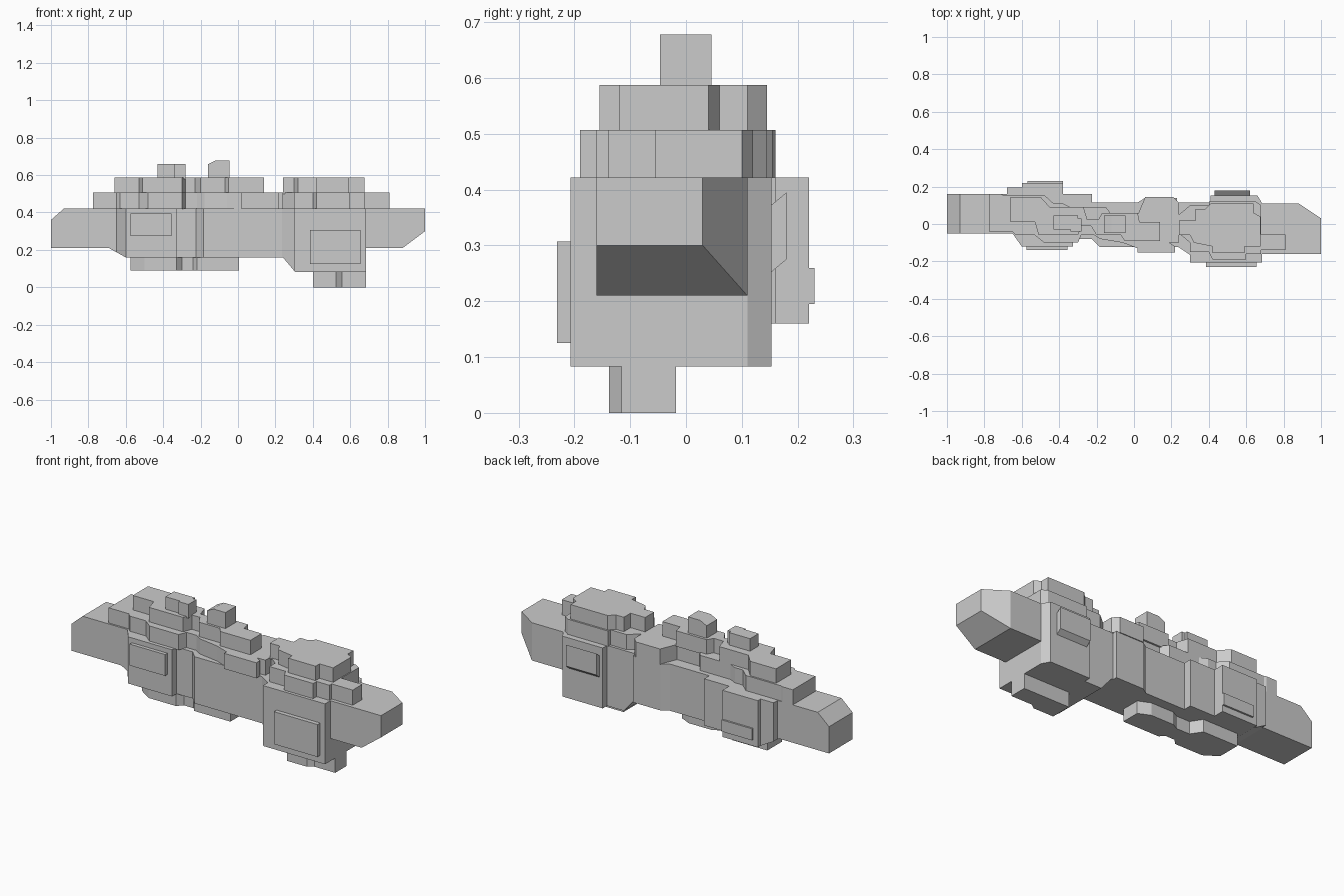
import bpy, bmesh


def prism(name, outline, lo, hi, side=False):
    """Extrude a plan outline (x, y) along z, or a side outline (x, z) along y."""
    bm = bmesh.new()
    put = (lambda a, b, c: (a, c, b)) if side else (lambda a, b, c: (a, b, c))
    face = bm.faces.new([bm.verts.new(put(a, b, lo)) for a, b in outline])
    grown = bmesh.ops.extrude_face_region(bm, geom=[face])["geom"]
    move = (0, hi - lo, 0) if side else (0, 0, hi - lo)
    bmesh.ops.translate(bm, vec=move, verts=[g for g in grown if isinstance(g, bmesh.types.BMVert)])
    bmesh.ops.recalc_face_normals(bm, faces=bm.faces)
    mesh = bpy.data.meshes.new(name)
    bm.to_mesh(mesh)
    bm.free()
    ob = bpy.data.objects.new(name, mesh)
    bpy.context.collection.objects.link(ob)
    return ob


def rect(x0, x1, y0, y1):
    return [(x0, y0), (x1, y0), (x1, y1), (x0, y1)]


# Hull: plan outline trimmed by the side profile
hull = prism("hull", [
    (-1, -.05), (-.65, -.05), (-.6, -.12), (-.325, -.12), (-.325, -.08), (-.225, -.08),
    (-.185, -.122), (.235, -.122), (.3, -.165), (.3, -.207), (.685, -.207), (.685, -.16),
    (1, -.16), (1, .03), (.88, .11), (.685, .11), (.66, .153), (.41, .153), (.41, .115),
    (.23, .115), (.23, .14), (.06, .14), (.02, .115), (-.225, .115), (-.225, .16),
    (-.38, .16), (-.38, .22), (-.6, .22), (-.6, .195), (-.68, .195), (-.68, .16), (-1, .16)], 0, .6)
profile = prism("hull_profile_cutter", [
    (-1, .21), (-.69, .21), (-.6, .16), (.24, .16), (.305, .083), (.685, .083),
    (.685, .21), (.88, .21), (1, .30), (1, .422), (-.93, .422), (-1, .36)], -.5, .5, side=True)
profile.hide_render = True
mod = hull.modifiers.new("trim", "BOOLEAN")
mod.operation, mod.solver, mod.object = "INTERSECT", "EXACT", profile
bpy.context.view_layer.objects.active = hull
hull.select_set(True)
bpy.ops.object.modifier_apply(modifier="trim")
bpy.data.objects.remove(profile)

# Lower deck tiers
prism("rear_lower_deck", [
    (-.575, -.03), (-.5, -.08), (-.33, -.08), (-.3, -.05), (-.24, -.05), (-.22, -.075),
    (.005, -.075), (.005, .03), (-.06, .06), (-.2, .06), (-.24, .04), (-.32, .04),
    (-.36, .1), (-.5, .1), (-.575, .1)], .09, .17)
prism("keel", [(.4, -.138), (.525, -.138), (.555, -.116), (.685, -.116), (.685, -.018), (.4, -.018)], 0, .09)

# First upper tier
prism("rear_first_deck", [
    (-.775, -.04), (-.65, -.04), (-.63, -.06), (-.53, -.06), (-.48, -.1), (-.3, -.1),
    (-.28, -.055), (-.22, -.055), (-.18, -.08), (-.06, -.1), (.02, -.13), (.02, -.152),
    (.22, -.152), (.22, -.12), (.19, -.1), (.24, -.1), (.24, .115), (.21, .145), (.06, .145),
    (.02, .05), (-.12, .05), (-.15, .09), (-.34, .09), (-.38, .11), (-.43, .11),
    (-.48, .155), (-.7, .155), (-.71, .16), (-.775, .16)], .42, .507)
prism("forward_first_deck", [
    (.24, -.05), (.3, -.1), (.3, -.15), (.4, -.15), (.42, -.19), (.6, -.19), (.6, -.16),
    (.68, -.16), (.68, -.14), (.81, -.14), (.81, -.055), (.68, -.055), (.68, .1),
    (.65, .12), (.4, .12), (.4, .1), (.3, .1), (.24, .05)], .42, .507)

# Second upper tier
prism("rear_second_deck", [
    (-.66, .01), (-.53, .01), (-.51, -.06), (-.3, -.06), (-.28, -.01), (-.23, -.01),
    (-.2, -.06), (-.07, -.06), (-.05, -.09), (.14, -.09), (.14, .01), (.03, .01),
    (.02, .06), (-.17, .06), (-.19, .025), (-.25, .025), (-.27, .09), (-.45, .09),
    (-.5, .145), (-.66, .145)], .5, .588)
prism("forward_second_deck", [
    (.24, -.06), (.3, -.06), (.32, -.1), (.42, -.12), (.42, -.155), (.59, -.155),
    (.59, -.12), (.675, -.12), (.675, .04), (.64, .06), (.64, .11), (.41, .11),
    (.38, .08), (.33, .08), (.33, .02), (.24, .02)], .5, .588)

# Bridge towers
prism("rear_tower", [
    (-.43, -.03), (-.34, -.03), (-.34, -.04), (-.28, -.04), (-.28, .03), (-.3, .03),
    (-.3, .046), (-.43, .046)], .58, .658)
prism("bridge_tower", [(-.16, .58), (-.045, .58), (-.045, .678), (-.12, .678), (-.16, .658)],
      -.047, .046, side=True)

# Raised side panels: (name, x range, z range, y range)
for name, x0, x1, z0, z1, y0, y1 in [
        ("front_rear_panel", -.575, -.355, .275, .395, -.14, -.11),
        ("front_forward_panel", .385, .655, .125, .307, -.231, -.2),
        ("back_rear_panel", -.57, -.38, .195, .26, .21, .23)]:
    prism(name, rect(x0, x1, z0, z1), y0, y1, side=True)

# Back forward panel leans upward as it stands out
panel = prism("back_forward_panel", rect(.43, .62, .25, .37), .15, .18, side=True)
for v in panel.data.vertices:
    if v.co.y > .17:
        v.co.z += .025
